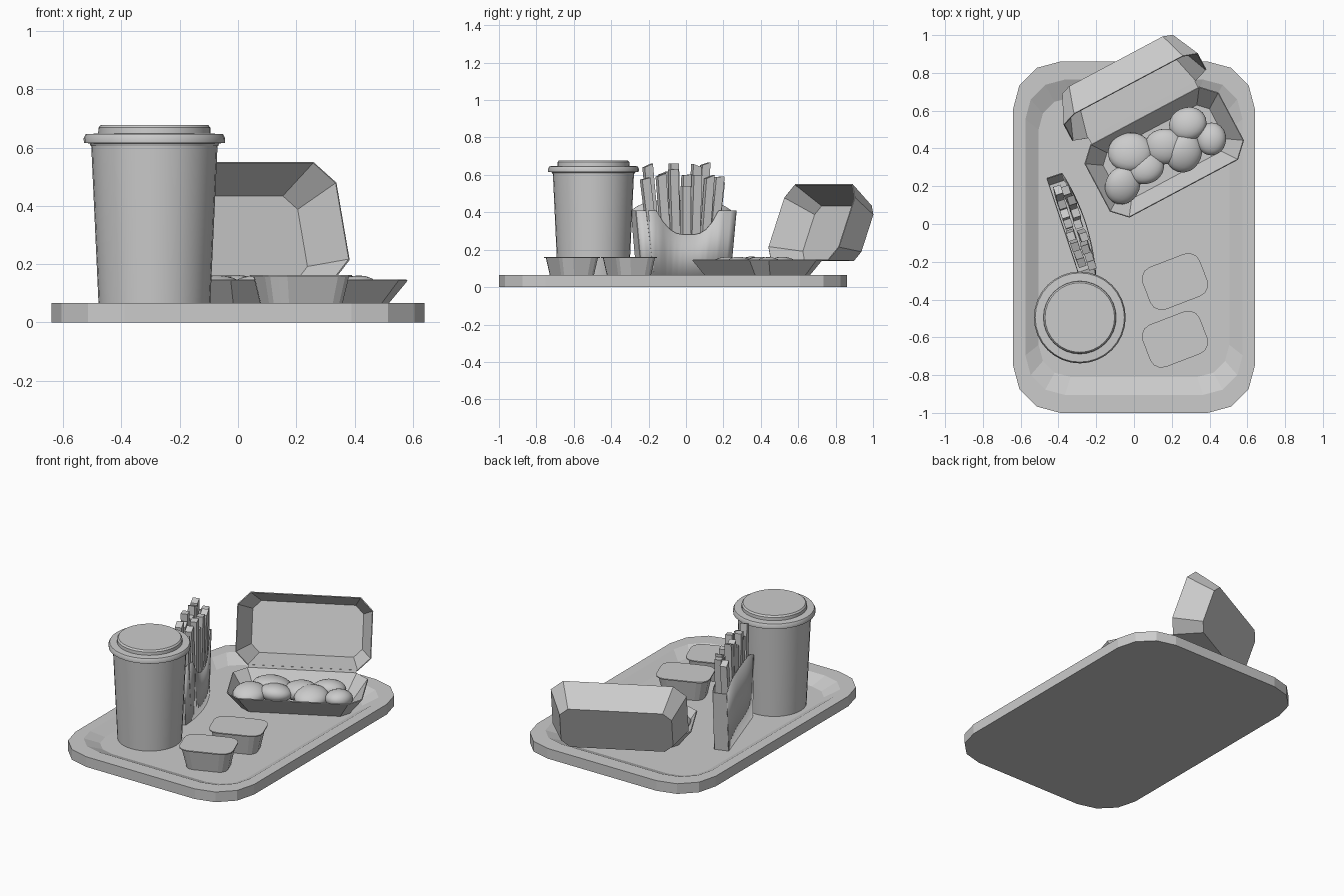
import bpy, bmesh, math, random
from mathutils import Matrix, Vector

if "Cube" in bpy.data.objects:
    bpy.data.objects.remove(bpy.data.objects["Cube"])

random.seed(4)
FLOOR = 0.025


def make(name, verts, faces, loc=(0, 0, 0), rot=0.0, smooth=None, thick=0):
    me = bpy.data.meshes.new(name)
    me.from_pydata(verts, [], faces)
    bm = bmesh.new()
    bm.from_mesh(me)
    bmesh.ops.recalc_face_normals(bm, faces=bm.faces)
    bm.to_mesh(me)
    bm.free()
    ob = bpy.data.objects.new(name, me)
    bpy.context.collection.objects.link(ob)
    ob.location = loc
    ob.rotation_euler = (0, 0, rot)
    if thick:
        m = ob.modifiers.new("wall", 'SOLIDIFY')
        m.thickness = thick
        m.offset = 0
    if smooth:
        bpy.ops.object.select_all(action='DESELECT')
        ob.select_set(True)
        bpy.context.view_layer.objects.active = ob
        bpy.ops.object.shade_smooth_by_angle(angle=math.radians(smooth))
    return ob


def rounded(w, d, r, seg, z):
    """Rounded rectangle ring; seg=1 gives chamfered corners."""
    pts = []
    for k, (sx, sy) in enumerate([(1, 1), (-1, 1), (-1, -1), (1, -1)]):
        for i in range(seg + 1):
            a = math.pi / 2 * (k + i / seg)
            pts.append((sx * (w / 2 - r) + r * math.cos(a),
                        sy * (d / 2 - r) + r * math.sin(a), z))
    return pts


def circle(r, z, n=32):
    return [(r * math.cos(2 * math.pi * i / n), r * math.sin(2 * math.pi * i / n), z)
            for i in range(n)]


def loft(rings, cap_start=True, cap_end=True):
    n = len(rings[0])
    verts = [p for ring in rings for p in ring]
    faces = [(k * n + i, k * n + (i + 1) % n, (k + 1) * n + (i + 1) % n, (k + 1) * n + i)
             for k in range(len(rings) - 1) for i in range(n)]
    if cap_start:
        faces.append(tuple(range(n)))
    if cap_end:
        faces.append(tuple(range((len(rings) - 1) * n, len(rings) * n)))
    return verts, faces


# Serving tray with sunken floor
make("tray", *loft([rounded(1.28, 1.86, 0.25, 3, 0), rounded(1.28, 1.86, 0.25, 3, 0.066),
                    rounded(1.15, 1.67, 0.21, 3, 0.066), rounded(1.01, 1.48, 0.17, 3, FLOOR)]),
     loc=(0, -0.07, 0))

# Drink cup and its lid
CUP = (-0.287, -0.495, 0)
make("drink_cup", *loft([circle(0.19, FLOOR), circle(0.217, 0.61)]), loc=CUP, smooth=35)
make("cup_lid", *loft([circle(0.219, 0.605), circle(0.222, 0.614), circle(0.242, 0.616),
                       circle(0.243, 0.632), circle(0.236, 0.646), circle(0.193, 0.648),
                       circle(0.192, 0.668), circle(0.184, 0.678)]), loc=CUP, smooth=35)

# Two dip pots with thin lids
for i, y in enumerate((-0.305, -0.61)):
    loc, rot = (0.217, y, 0), math.radians(21)
    make(f"dip_pot_{i}", *loft([rounded(0.25, 0.17, 0.05, 3, FLOOR),
                                rounded(0.305, 0.22, 0.06, 3, 0.155)]), loc, rot)
    make(f"dip_lid_{i}", *loft([rounded(0.325, 0.24, 0.065, 3, 0.155),
                                rounded(0.325, 0.24, 0.065, 3, 0.162)]), loc, rot)

# Hinged meal box: base
BOX, ANG = (0.16, 0.381, 0), math.radians(28)
RIM = 0.145
make("box_base", *loft([rounded(0.64, 0.28, 0.05, 1, FLOOR + 0.005),
                        rounded(0.80, 0.435, 0.075, 1, RIM)], cap_end=False),
     BOX, ANG, thick=0.006)

# Meal box: open lid, built flat then tilted back about the hinge
verts, faces = loft([rounded(0.66, 0.31, 0.05, 1, -0.17), rounded(0.80, 0.43, 0.075, 1, 0)],
                    cap_end=False)
tilt = (Matrix.Translation((0, 0.255, RIM)) @ Matrix.Rotation(math.radians(70), 4, 'X')
        @ Matrix.Translation((0, 0.215, 0)))
# The tilted cavity opens toward the front, so its depth points backward
verts = [tuple(tilt @ Vector(v)) for v in verts]
make("box_lid", verts, faces, BOX, ANG, thick=0.006)
make("box_hinge", [(-0.32, 0.217, RIM), (0.32, 0.217, RIM), (0.32, 0.256, RIM), (-0.32, 0.256, RIM)],
     [(0, 1, 2, 3)], BOX, ANG, thick=0.004)

# Nuggets: lumpy flattened balls
nuggets = [(-0.02, 0.38, 0.112), (0.06, 0.30, 0.095), (-0.06, 0.205, 0.098), (0.16, 0.41, 0.10),
           (0.285, 0.53, 0.095), (0.265, 0.375, 0.10), (0.41, 0.45, 0.083)]
for i, (x, y, r) in enumerate(nuggets):
    bm = bmesh.new()
    bmesh.ops.create_icosphere(bm, subdivisions=3, radius=1)
    ph = random.uniform(0, 6)
    tip = Matrix.Rotation(random.uniform(-0.25, 0.25), 3, 'X') @ Matrix.Rotation(random.uniform(-0.2, 0.2), 3, 'Y')
    for v in bm.verts:
        a = math.atan2(v.co.y, v.co.x)
        k = 1 + 0.06 * math.sin(2 * a + ph) * (1 - v.co.z ** 2)
        v.co = tip @ Vector((v.co.x * r * k, v.co.y * r * k, v.co.z * 0.055))
    vs = [tuple(v.co) for v in bm.verts]
    fs = [[v.index for v in f.verts] for f in bm.faces]
    bm.free()
    make(f"nugget_{i}", vs, fs, (x, y, 0.105), smooth=60)

# Fries carton: curved front with a scooped edge, flat taller back
FRIES, FROT = (-0.325, -0.01, 0), math.radians(108.4)
N = 16


def carton_panel(name, depth, top):
    vs, fs = [], []
    for i in range(N + 1):
        s = 2 * i / N - 1
        h = top(s)
        half_top = 0.245 + 0.037 * h / 0.41 if abs(s) == 1 else 0.245 + 0.037 * min(h / 0.41, 1)
        vs += [(0.245 * s, depth(s), FLOOR), (half_top * s, depth(s), h)]
        if i:
            a = 2 * i
            fs.append((a - 2, a, a + 1, a - 1))
    return make(name, vs, fs, FRIES, FROT, smooth=30, thick=0.005)


def scoop(s):
    return 0.41 if abs(s) > 0.62 else 0.28 + 0.13 * (abs(s) / 0.62) ** 3


carton_panel("carton_front", lambda s: -0.035 - 0.035 * (1 - s * s), scoop)
carton_panel("carton_back", lambda s: 0.05, lambda s: 0.41 + 0.055 * (1 - s ** 4))
for side, sg in (("left", -1), ("right", 1)):
    make(f"carton_{side}", [(sg * 0.245, -0.035, FLOOR), (sg * 0.245, 0.05, FLOOR),
                            (sg * 0.282, 0.05, 0.41), (sg * 0.282, -0.035, 0.41)],
         [(0, 1, 2, 3)], FRIES, FROT, thick=0.005)
make("carton_bottom", [(-0.245, -0.035, FLOOR), (0, -0.07, FLOOR), (0.245, -0.035, FLOOR),
                       (0.245, 0.05, FLOOR), (-0.245, 0.05, FLOOR)], [(0, 1, 2, 3, 4)], FRIES, FROT)

# Fries: square sticks fanned out in two rows (top position, height)
fries = [[(-0.23, 0.58), (-0.14, 0.60), (-0.075, 0.63), (0.0, 0.54), (0.06, 0.60), (0.13, 0.59), (0.19, 0.59)],
         [(-0.20, 0.65), (-0.11, 0.61), (-0.05, 0.66), (0.02, 0.60), (0.075, 0.65), (0.125, 0.66), (0.205, 0.57)]]
for row, y in enumerate((-0.032, 0.02)):
    for i, (x, h) in enumerate(fries[row]):
        w = 0.023
        dy = random.uniform(-0.008, 0.008)
        skew = random.uniform(-0.012, 0.012)
        sq = [(-w, -w), (w, -w), (w, w), (-w, w)]
        low = [(x * 0.72 + a, y + b * 0.9, 0.08) for a, b in sq]
        high = [(x + a, y + dy + b * 0.9, h + skew * a / w) for a, b in sq]
        make(f"fry_{row}_{i}", *loft([low, high]), FRIES, FROT)
